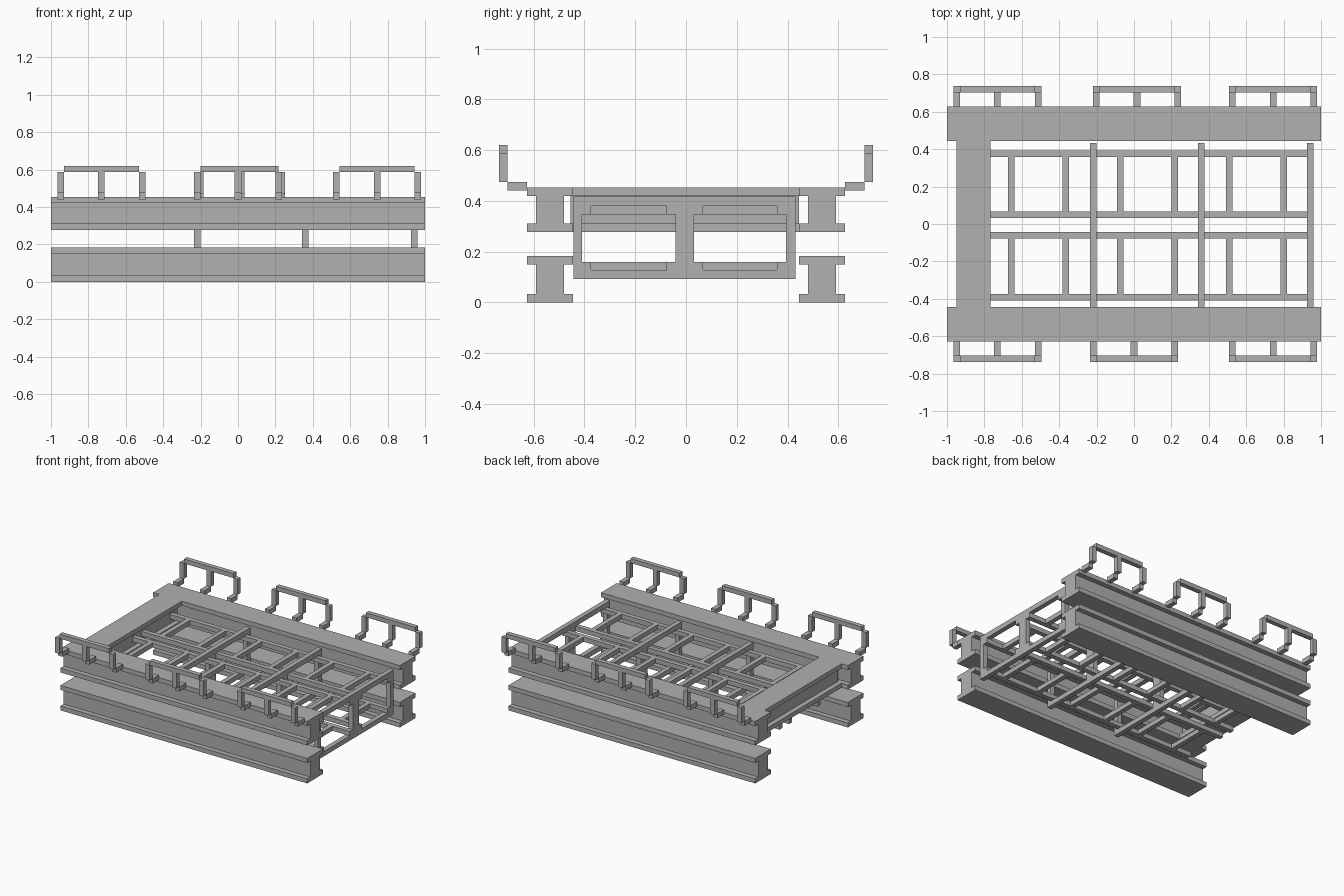
import bpy
import bmesh
from mathutils import Matrix, Vector

cube = bpy.data.objects.get("Cube")
if cube:
    bpy.data.objects.remove(cube, do_unlink=True)

steel = bpy.data.materials.new("plain grey steel")
steel.use_nodes = True
GREY = (0.44, 0.44, 0.44, 1)
steel.diffuse_color = GREY
steel.node_tree.nodes["Principled BSDF"].inputs["Base Color"].default_value = GREY


def finish(name, bm):
    bmesh.ops.recalc_face_normals(bm, faces=bm.faces)
    mesh = bpy.data.meshes.new(name)
    bm.to_mesh(mesh)
    bm.free()
    mesh.materials.append(steel)
    obj = bpy.data.objects.new(name, mesh)
    bpy.context.collection.objects.link(obj)
    return obj


def add_box(bm, x, y, z):
    """Box from (low, high) ranges on each axis."""
    low, high = (Vector(p) for p in zip(x, y, z))
    matrix = Matrix.Translation((low + high) / 2) @ Matrix.Diagonal((high - low).to_4d())
    bmesh.ops.create_cube(bm, size=1, matrix=matrix)


def i_beam(name, start, end, z, height):
    """I-section swept along x or y from start to end, resting at z."""
    half, web, flange = 0.091, 0.055, 0.033
    right = [(half, 0), (half, flange), (web, flange),
             (web, height - flange), (half, height - flange), (half, height)]
    section = right + [(-u, v) for u, v in reversed(right)]
    sweep = Vector(end) - Vector(start)
    side = Vector((-sweep.y, sweep.x)).normalized()
    bm = bmesh.new()
    verts = [bm.verts.new((start[0] + side.x * u, start[1] + side.y * u, z + v))
             for u, v in section]
    face = bm.faces.new(verts)
    moved = bmesh.ops.extrude_face_region(bm, geom=[face], use_keep_orig=True)["geom"]
    bmesh.ops.translate(bm, vec=sweep.to_3d(),
                        verts=[g for g in moved if isinstance(g, bmesh.types.BMVert)])
    return finish(name, bm)


# Stacked side beams and the cross beam joining the upper pair
for side, y in (("front", -0.536), ("back", 0.536)):
    i_beam(f"{side}_lower_beam", (-1, y), (1, y), 0, 0.183)
    i_beam(f"{side}_upper_beam", (-1, y), (1, y), 0.278, 0.175)
i_beam("cross_beam", (-0.858, -0.455), (-0.858, 0.445), 0.278, 0.175)

# Upright frames, each with two openings
T = 0.035
FRAME_X = (-0.218, 0.36, 0.942)
for n, x in enumerate(FRAME_X, 1):
    bm = bmesh.new()
    xs = (x - T / 2, x + T / 2)
    for z in ((0.092, 0.127), (0.38, 0.417)):
        add_box(bm, xs, (-0.443, 0.432), z)
    for y in ((-0.443, -0.409), (-0.042, 0.031), (0.393, 0.432)):
        add_box(bm, xs, y, (0.127, 0.38))
    finish(f"upright_frame_{n}", bm)

# Ladders lying along the frames: two above, two below
RAIL_END = FRAME_X[-1] + T / 2
for level, z in (("lower", (0.127, 0.16)), ("upper", (0.346, 0.38))):
    for side, low, high in (("front", -0.409, -0.042), ("back", 0.031, 0.393)):
        bm = bmesh.new()
        for y in ((low, low + T), (high - T, high)):
            add_box(bm, (-0.805, RAIL_END), y, z)
        for i in range(6):
            x = -0.657 + 0.2917 * i
            add_box(bm, (x - T / 2, x + T / 2), (low + T, high - T), z)
        finish(f"{side}_{level}_ladder", bm)

# Guard rails: feet, posts and a top rail
for side, sign, centres in (("front", -1, (-0.73, 0, 0.744)),
                            ("back", 1, (-0.73, 0.016, 0.744))):
    for n, centre in enumerate(centres, 1):
        bm = bmesh.new()
        outer = sorted((sign * 0.703, sign * 0.737))
        foot = sorted((sign * 0.627, sign * 0.703))
        for offset in (-0.218, 0, 0.218):
            xs = (centre + offset - T / 2, centre + offset + T / 2)
            add_box(bm, xs, foot, (0.44, 0.474))
            add_box(bm, xs, outer, (0.474, 0.587))
        add_box(bm, (centre - 0.2, centre + 0.2), outer, (0.587, 0.62))
        finish(f"{side}_guard_rail_{n}", bm)
